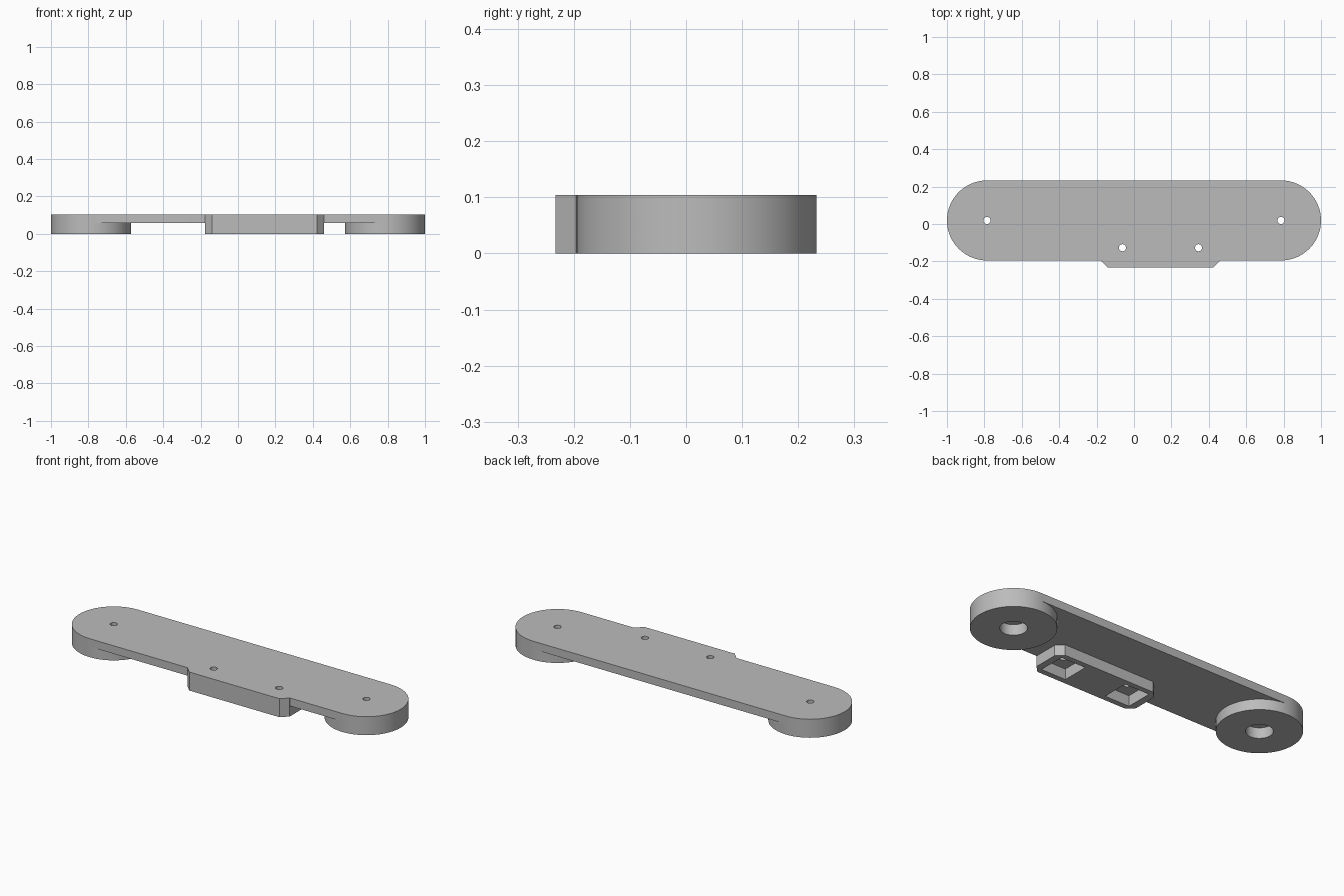
import bpy, bmesh
from math import cos, sin, pi

if "Cube" in bpy.data.objects:
    bpy.data.objects.remove(bpy.data.objects["Cube"], do_unlink=True)

TOP, UNDER = 0.104, 0.059       # top surface and underside of the thin plate
RADIUS, END_X, MID_Y = 0.214, 0.786, 0.019
TAB_X, TAB_Y = 0.141, -0.127    # centre of the clip block
SOCKET_X = (-0.062, 0.345)
SEG = 64

grey = bpy.data.materials.new("plain grey")
grey.use_nodes = True
grey.diffuse_color = (0.5, 0.5, 0.5, 1)
grey.node_tree.nodes["Principled BSDF"].inputs["Base Color"].default_value = (0.5, 0.5, 0.5, 1)


def arc(x, y, r, first=0, count=SEG):
    return [(x + r * cos(2 * pi * i / SEG), y + r * sin(2 * pi * i / SEG))
            for i in range(first, first + count)]


def rectangle(x, y, a, b, chamfer=0):
    if not chamfer:
        return [(x - a, y - b), (x + a, y - b), (x + a, y + b), (x - a, y + b)]
    c = chamfer
    return [(x - a + c, y - b), (x + a - c, y - b), (x + a, y - b + c), (x + a, y + b - c),
            (x + a - c, y + b), (x - a + c, y + b), (x - a, y + b - c), (x - a, y - b + c)]


def prism(name, outline, z0, z1):
    bm = bmesh.new()
    base = bm.faces.new([bm.verts.new((x, y, z0)) for x, y in outline])
    grown = bmesh.ops.extrude_face_region(bm, geom=[base], use_keep_orig=True)
    for v in grown["geom"]:
        if isinstance(v, bmesh.types.BMVert):
            v.co.z = z1
    bmesh.ops.recalc_face_normals(bm, faces=bm.faces)
    mesh = bpy.data.meshes.new(name)
    bm.to_mesh(mesh)
    bm.free()
    mesh.materials.append(grey)
    ob = bpy.data.objects.new(name, mesh)
    bpy.context.collection.objects.link(ob)
    return ob


def combine(target, tool, operation):
    tool.hide_render = True
    mod = target.modifiers.new(tool.name, 'BOOLEAN')
    mod.operation, mod.solver, mod.object = operation, 'EXACT', tool
    bpy.context.view_layer.objects.active = target
    bpy.ops.object.modifier_apply(modifier=mod.name)
    bpy.data.objects.remove(tool, do_unlink=True)


# Long thin plate with round ends
half = SEG // 2
outline = (arc(END_X, MID_Y, RADIUS, -half // 2, half + 1)
           + arc(-END_X, MID_Y, RADIUS, half // 2, half + 1))
plate = prism("mounting_plate", outline, UNDER, TOP)

# Thick round feet and the chamfered clip block
for x in (-END_X, END_X):
    combine(plate, prism("end_foot", arc(x, MID_Y, RADIUS), 0, TOP), 'UNION')
block = rectangle(TAB_X, TAB_Y, 0.318, 0.106, 0.037)
combine(plate, prism("clip_block", block, 0, TOP), 'UNION')

# Round recesses under the feet, square sockets under the block
for x in (-END_X, END_X):
    combine(plate, prism("foot_recess", arc(x, MID_Y, 0.068), -0.1, UNDER), 'DIFFERENCE')
for x in SOCKET_X:
    combine(plate, prism("socket", rectangle(x, TAB_Y, 0.076, 0.076), -0.1, UNDER), 'DIFFERENCE')

# Small screw holes through the top
holes = [(-END_X, MID_Y), (END_X, MID_Y)] + [(x, TAB_Y) for x in SOCKET_X]
for x, y in holes:
    combine(plate, prism("screw_hole", arc(x, y, 0.019), -0.1, TOP + 0.1), 'DIFFERENCE')

bpy.ops.object.select_all(action='DESELECT')
plate.select_set(True)
bpy.context.view_layer.objects.active = plate
bpy.ops.object.shade_smooth_by_angle(angle=pi / 6)
